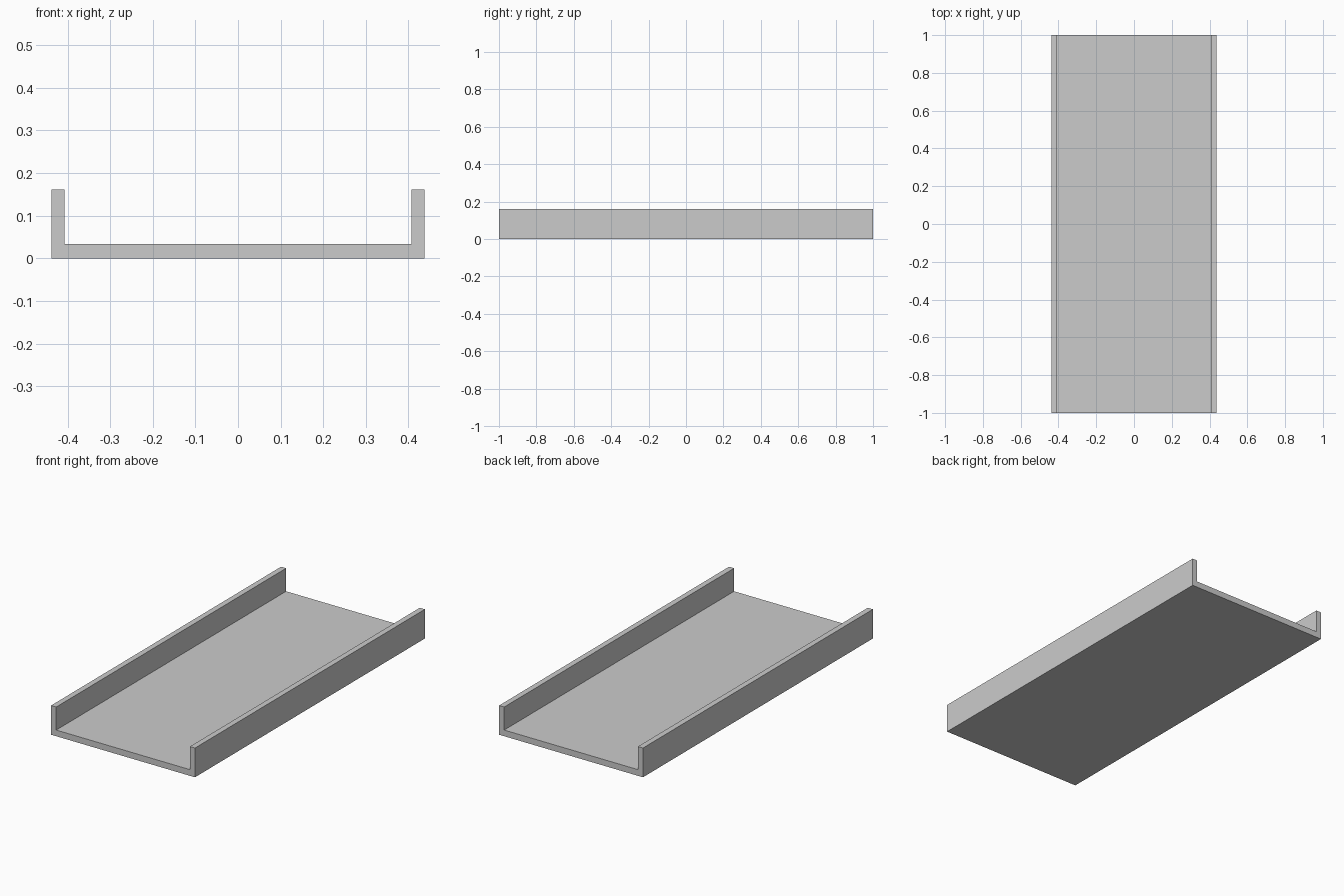
import bpy
import bmesh

if "Cube" in bpy.data.objects:
    bpy.data.objects.remove(bpy.data.objects["Cube"])

HALF_W, HALF_L = 0.438, 1.0
HEIGHT, FLOOR, WALL = 0.161, 0.034, 0.031

# U-shaped channel: right half of the section, mirrored to the left
inner = HALF_W - WALL
right = [(HALF_W, 0), (HALF_W, HEIGHT), (inner, HEIGHT), (inner, FLOOR)]
section = right + [(-x, z) for x, z in reversed(right)]

bm = bmesh.new()
face = bm.faces.new([bm.verts.new((x, -HALF_L, z)) for x, z in section])

# Extrude the section along the full length
result = bmesh.ops.extrude_face_region(bm, geom=[face], use_keep_orig=True)
moved = [v for v in result["geom"] if isinstance(v, bmesh.types.BMVert)]
bmesh.ops.translate(bm, vec=(0, 2 * HALF_L, 0), verts=moved)
bmesh.ops.recalc_face_normals(bm, faces=bm.faces)

mesh = bpy.data.meshes.new("channel_tray")
bm.to_mesh(mesh)
bm.free()
bpy.context.collection.objects.link(bpy.data.objects.new("channel_tray", mesh))
